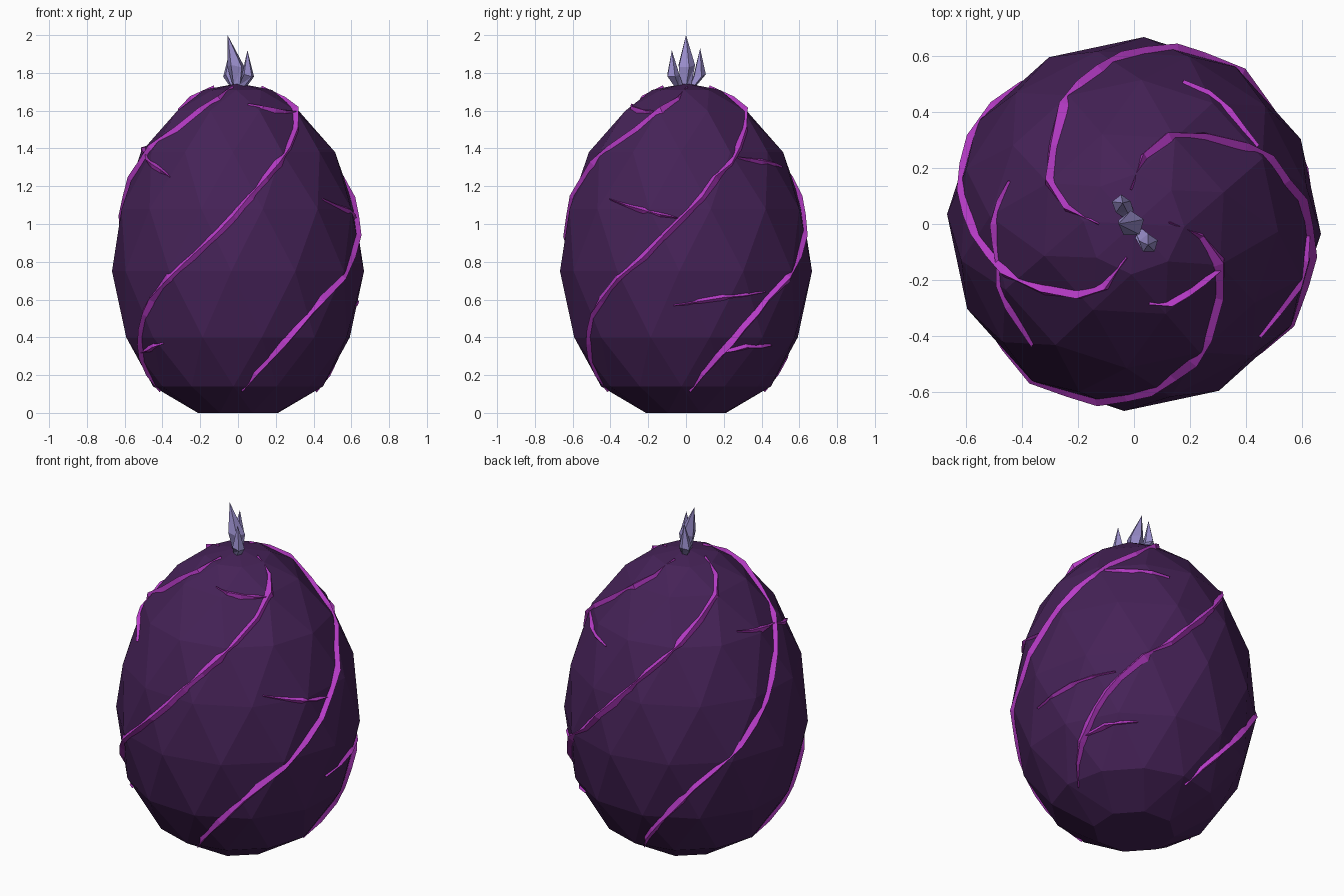
import bpy, bmesh, math, random
from mathutils import Vector
from mathutils.bvhtree import BVHTree

random.seed(4)
cube = bpy.data.objects.get("Cube")
if cube:
    bpy.data.objects.remove(cube, do_unlink=True)


def make_material(name, rgb):
    mat = bpy.data.materials.new(name)
    mat.use_nodes = True
    mat.diffuse_color = (*rgb, 1)
    mat.node_tree.nodes["Principled BSDF"].inputs["Base Color"].default_value = (*rgb, 1)
    return mat


shell_mat = make_material("dark purple", (0.06, 0.016, 0.095))
vein_mat = make_material("magenta", (0.48, 0.045, 0.58))
crystal_mat = make_material("pale violet", (0.31, 0.26, 0.58))


def finish(name, bm, mat):
    bmesh.ops.recalc_face_normals(bm, faces=bm.faces[:])
    mesh = bpy.data.meshes.new(name)
    bm.to_mesh(mesh)
    bm.free()
    mesh.materials.append(mat)
    obj = bpy.data.objects.new(name, mesh)
    bpy.context.collection.objects.link(obj)
    return obj


def polar(r, degrees, z):
    a = math.radians(degrees)
    return Vector((r * math.cos(a), r * math.sin(a), z))


# Faceted egg shell: staggered rings wrapped in a convex hull
rings = [(0, 0.225, 8), (0.14, 0.45, 12), (0.40, 0.605, 12), (0.75, 0.668, 12),
         (1.08, 0.63, 12), (1.38, 0.515, 12), (1.6, 0.34, 8), (1.71, 0.18, 8), (1.745, 0, 1)]
bm = bmesh.new()
for i, (z, r, n) in enumerate(rings):
    for k in range(n):
        bm.verts.new(polar(r, 87 + (k + (i + 1) % 2 / 2) * 360 / n, z))
bmesh.ops.convex_hull(bm, input=bm.verts[:])
shell_tree = BVHTree.FromBMesh(bm)
finish("egg_shell", bm, shell_mat)


# Veins: ridged strips that follow the shell through (height, angle) points
def make_vein(name, path, width, height):
    spots = []
    for (z0, a0), (z1, a1) in zip(path, path[1:]):
        for t in (0, 0.5):
            spots.append((z0 + (z1 - z0) * t, a0 + (a1 - a0) * t))
    spots.append(path[-1])
    hits = [shell_tree.ray_cast(Vector((0, 0, z)), polar(1, a, 0))[:2] for z, a in spots]
    bm = bmesh.new()
    sections = []
    last = len(hits) - 1
    for i, (p, normal) in enumerate(hits):
        along = hits[min(i + 1, last)][0] - hits[max(i - 1, 0)][0]
        out = normal if normal.dot(p) > 0 else -normal
        side = along.cross(out).normalized()
        taper = min(1, 0.25 + 0.5 * min(i, last - i))
        w = width * taper * random.uniform(0.8, 1.2)
        h = height * (0.5 + taper / 2) * random.uniform(0.85, 1.15)
        ridge = side * w * random.uniform(-0.3, 0.3)
        corners = (p - side * w - out * 0.006, p + ridge + out * h,
                   p + side * w - out * 0.006, p - out * 0.03)
        sections.append([bm.verts.new(c) for c in corners])
    for a, b in zip(sections, sections[1:]):
        for k in range(4):
            bm.faces.new((a[k], a[(k + 1) % 4], b[(k + 1) % 4], b[k]))
    bm.faces.new(sections[0])
    bm.faces.new(sections[-1])
    finish(name, bm, vein_mat)


spiral = [(1.72, 3), (1.6, -24), (1.4, -57), (1.24, -75), (1.04, -92), (0.83, -111),
          (0.6, -136), (0.45, -149), (0.3, -161), (0.12, -177)]
for name, turn, shift in (("front", 0, 0), ("right_side", 90, 2),
                          ("back", 180, -3), ("left_side", 270, -15)):
    path = [(z, a + turn + shift * z / 1.7) for z, a in spiral]
    make_vein(name + "_vein", path, 0.024, 0.022)

branches = {
    "front_upper_branch": [(1.59, -28), (1.6, -52), (1.63, -79)],
    "front_lower_branch": [(0.32, -159), (0.34, -147), (0.37, -133)],
    "side_middle_branch": [(1.03, -4), (1.07, -21), (1.13, -42)],
    "side_upper_branch": [(1.35, 32), (1.33, 50), (1.3, 71)],
    "back_middle_branch": [(0.64, 41), (0.61, 18), (0.57, -6)],
    "back_lower_branch": [(0.32, 18), (0.35, 34), (0.36, 52)],
    "left_front_branch": [(1.37, 196), (1.31, 213), (1.25, 230)],
    "left_back_branch": [(1.37, 196), (1.39, 180), (1.42, 161)],
}
for name, path in branches.items():
    make_vein(name, path, 0.02, 0.018)


# Crystal crown: three leaning five-sided shards
def make_crystal(name, base, belly, tip, radius):
    bm = bmesh.new()
    loops = []
    for centre, r, twist in ((base, radius * 0.6, 0), (belly, radius, 20)):
        loops.append([bm.verts.new(Vector(centre) + polar(r, twist + k * 72, 0.012 * (k % 2)))
                      for k in range(5)])
    top = bm.verts.new(tip)
    low, mid = loops
    bm.faces.new(low)
    for k in range(5):
        j = (k + 1) % 5
        bm.faces.new((low[k], low[j], mid[j]))
        bm.faces.new((low[k], mid[j], mid[k]))
        bm.faces.new((mid[k], mid[j], top))
    finish(name, bm, crystal_mat)


make_crystal("middle_crystal", (0, 0, 1.72), (-0.01, 0, 1.83), (-0.055, 0, 2.0), 0.048)
make_crystal("back_crystal", (-0.02, 0.035, 1.72), (-0.045, 0.07, 1.78), (-0.04, 0.075, 1.93), 0.035)
make_crystal("front_crystal", (0.02, -0.035, 1.72), (0.052, -0.07, 1.78), (0.05, -0.075, 1.92), 0.035)
